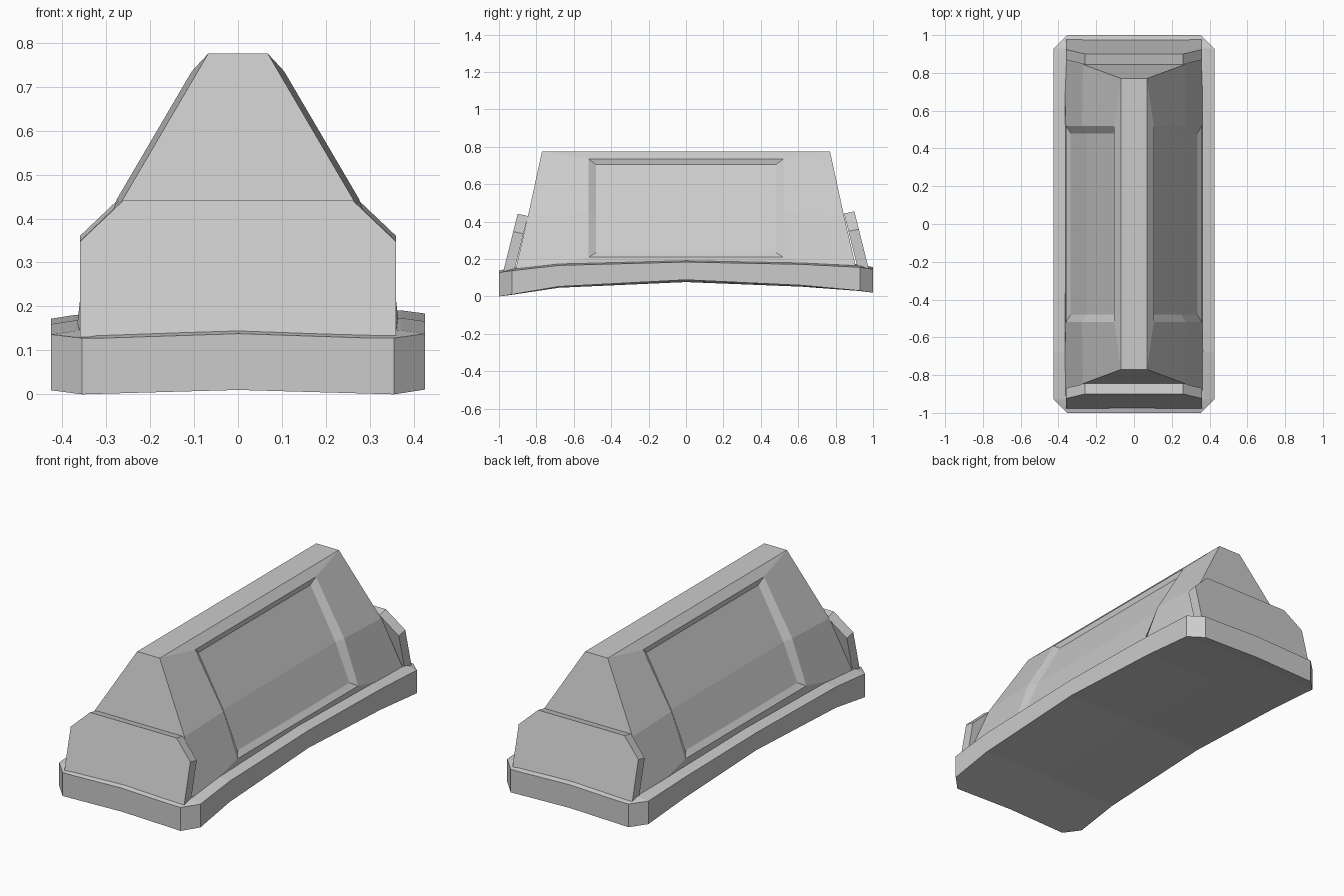
import bpy
import bmesh

cube = bpy.data.objects.get("Cube")
if cube:
    bpy.data.objects.remove(cube, do_unlink=True)

# One plain grey for everything
grey = bpy.data.materials.new("light grey")
grey.use_nodes = True
colour = (0.6, 0.6, 0.6, 1.0)
grey.diffuse_color = colour
shader = next(n for n in grey.node_tree.nodes if n.type == 'BSDF_PRINCIPLED')
shader.inputs["Base Color"].default_value = colour
shader.inputs["Roughness"].default_value = 0.8


def finish(bm, name):
    """Turn a bmesh into a flat shaded object."""
    bmesh.ops.recalc_face_normals(bm, faces=bm.faces[:])
    mesh = bpy.data.meshes.new(name)
    bm.to_mesh(mesh)
    bm.free()
    mesh.materials.append(grey)
    obj = bpy.data.objects.new(name, mesh)
    bpy.context.collection.objects.link(obj)
    return obj


def loft(name, sections):
    """Skin a row of matching closed loops and cap both ends."""
    bm = bmesh.new()
    loops = [[bm.verts.new(p) for p in s] for s in sections]
    for a, b in zip(loops, loops[1:]):
        for i in range(len(a)):
            j = (i + 1) % len(a)
            bm.faces.new((a[i], a[j], b[j], b[i]))
    bm.faces.new(loops[0])
    bm.faces.new(loops[-1])
    return finish(bm, name)


# Base plinth: bowed slab with clipped corners; y, half width, bottom, top, rim
stations = [
    (-1.0, 0.355, 0.0, 0.128, 0.0),
    (-0.93, 0.425, 0.01, 0.137, 0.008),
    (-0.68, 0.425, 0.05, 0.163, 0.008),
    (0.0, 0.425, 0.083, 0.178, 0.008),
    (0.62, 0.425, 0.056, 0.168, 0.008),
    (0.93, 0.425, 0.03, 0.155, 0.008),
    (1.0, 0.355, 0.02, 0.146, 0.0),
]
sections = []
for y, w, low, high, rim in stations:
    tilt = 0.014 * (1 - y * y)
    inner = w - 0.055
    outline = [(-w, low), (0, low + 0.01), (w, low), (w, high),
               (inner, high + rim), (0, high + rim + 0.01),
               (-inner, high + rim), (-w, high)]
    sections.append([(x, y, z + tilt * x) for x, z in outline])
loft("base_plinth", sections)

# Sloping body: one quarter with a recessed side panel, mirrored both ways
end = {
    "ridge": (0.068, 0.77, 0.775),
    "crease": (0.27, 0.845, 0.43),
    "foot": (0.37, 0.917, 0.12),
    "frame_top": (0.105, 0.52, 0.735),
    "frame_mid": (0.275, 0.52, 0.445),
    "frame_low": (0.36, 0.52, 0.21),
    "panel_top": (0.1, 0.48, 0.705),
    "panel_mid": (0.25, 0.48, 0.435),
    "panel_low": (0.335, 0.48, 0.235),
}
bm = bmesh.new()
v = {k: bm.verts.new(p) for k, p in end.items()}
for k, (x, y, z) in end.items():
    v["c_" + k] = bm.verts.new((x, 0, z))
for k in ("ridge", "crease", "foot"):
    v["m_" + k] = bm.verts.new((0, end[k][1], end[k][2]))
for k in ("ridge", "foot"):
    v["o_" + k] = bm.verts.new((0, 0, end[k][2]))

# Strips running along the body, ridge to foot
run = ["ridge", "frame_top", "panel_top", "panel_mid", "panel_low", "frame_low", "foot"]
faces = [(a, b, "c_" + b, "c_" + a) for a, b in zip(run, run[1:])]
# Flat ridge and underside
faces += [("o_" + k, "c_" + k, k, "m_" + k) for k in ("ridge", "foot")]
# Sloping end, side margin and panel reveal
for a, b in (("ridge", "crease"), ("crease", "foot")):
    faces.append(("m_" + a, a, b, "m_" + b))
faces += [("ridge", "crease", "frame_mid", "frame_top"),
          ("crease", "foot", "frame_low", "frame_mid")]
for a, b in (("top", "mid"), ("mid", "low")):
    faces.append(("frame_" + a, "frame_" + b, "panel_" + b, "panel_" + a))
for f in faces:
    bm.faces.new([v[k] for k in f])
for vert in [w for w in bm.verts if not w.link_faces]:
    bm.verts.remove(vert)
for axis in ('X', 'Y'):
    geom = bm.verts[:] + bm.edges[:] + bm.faces[:]
    bmesh.ops.mirror(bm, geom=geom, axis=axis, merge_dist=0.0005)
bmesh.ops.remove_doubles(bm, verts=bm.verts[:], dist=0.0005)
finish(bm, "body")

# Leaning end plates with clipped upper corners
for name, side, lift in (("front_end_plate", -1, 0.0), ("back_end_plate", 1, 0.013)):
    outline = [(-0.36, 0.1), (0.36, 0.1), (0.36, 0.347),
               (0.26, 0.442), (-0.26, 0.442), (-0.36, 0.347)]
    outer = [(x, side * (0.9 + 0.25 * (0.442 - z)), z + lift) for x, z in outline]
    inner = [(x, y - side * 0.055, z - 0.012) for x, y, z in outer]
    loft(name, [outer, inner])
